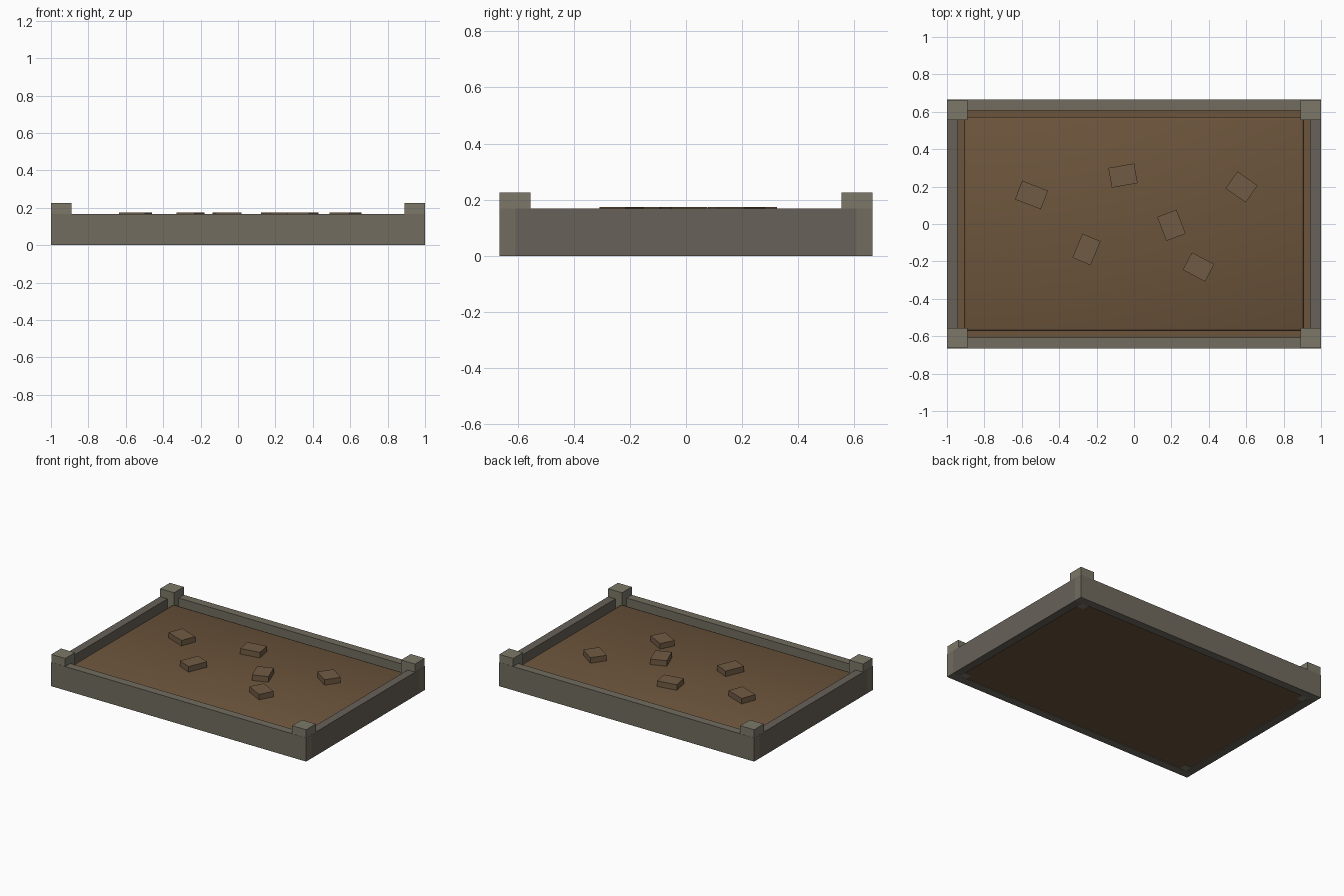
import bpy
from math import radians

if "Cube" in bpy.data.objects:
    bpy.data.objects.remove(bpy.data.objects["Cube"])


def material(name, rgb):
    m = bpy.data.materials.new(name)
    m.diffuse_color = (*rgb, 1)
    m.use_nodes = True
    m.node_tree.nodes["Principled BSDF"].inputs["Base Color"].default_value = m.diffuse_color
    return m


stone = material("stone", (0.165, 0.15, 0.115))
stone_dark = material("dark_stone", (0.135, 0.12, 0.098))
stone_light = material("light_stone", (0.2, 0.185, 0.14))
soil_mat = material("soil", (0.15, 0.09, 0.045))
clod_mat = material("clod", (0.165, 0.105, 0.058))


def box(name, lo, hi, mat, turn=0):
    """Box between two opposite corners, turned about its own centre."""
    centre = [(a + b) / 2 for a, b in zip(lo, hi)]
    bpy.ops.mesh.primitive_cube_add(size=1, location=centre,
                                    rotation=(0, 0, radians(turn)))
    ob = bpy.context.object
    ob.name = name
    ob.scale = [b - a for a, b in zip(lo, hi)]
    bpy.ops.object.transform_apply(location=False, rotation=False, scale=True)
    ob.data.materials.append(mat)
    return ob


X, Y = 1.0, 0.665          # outer half sizes
WALL, POST = 0.058, 0.11   # wall thickness, post width

# Frame walls
for name, s in (("front_wall", -1), ("back_wall", 1)):
    y = sorted((s * Y, s * (Y - WALL)))
    box(name, (-X, y[0], 0), (X, y[1], 0.168), stone)
for name, s in (("left_wall", -1), ("right_wall", 1)):
    x = sorted((s * X, s * (X - WALL)))
    box(name, (x[0], -Y + WALL, 0), (x[1], Y - WALL, 0.168), stone_dark)

# Corner posts, a hair inside the wall faces
e = 0.001
for sx in (-1, 1):
    for sy in (-1, 1):
        x = sorted((sx * (X - e), sx * (X - POST)))
        y = sorted((sy * (Y - e), sy * (Y - POST)))
        box("corner_post", (x[0], y[0], e), (x[1], y[1], 0.225), stone_light)

# Soil: base slab and softened bed on top
box("soil_base", (-0.945, -0.61, 0.005), (0.945, 0.61, 0.03), soil_mat)
bed = box("soil_bed", (-0.908, -0.573, 0.02), (0.908, 0.573, 0.135), soil_mat)
bevel = bed.modifiers.new("soft_edges", 'BEVEL')
bevel.width = 0.014
bevel.segments = 2
bpy.ops.object.shade_smooth()

# Scattered clods: x, y, length, width, angle
for x, y, l, w, a in ((-0.548, 0.155, 0.148, 0.107, -21),
                      (-0.059, 0.259, 0.14, 0.107, 10),
                      (0.575, 0.198, 0.131, 0.111, -35),
                      (0.2, -0.007, 0.137, 0.11, -69),
                      (-0.254, -0.136, 0.139, 0.105, 67),
                      (0.345, -0.23, 0.135, 0.105, -28)):
    box("clod", (x - l / 2, y - w / 2, 0.13), (x + l / 2, y + w / 2, 0.174),
        clod_mat, a)
